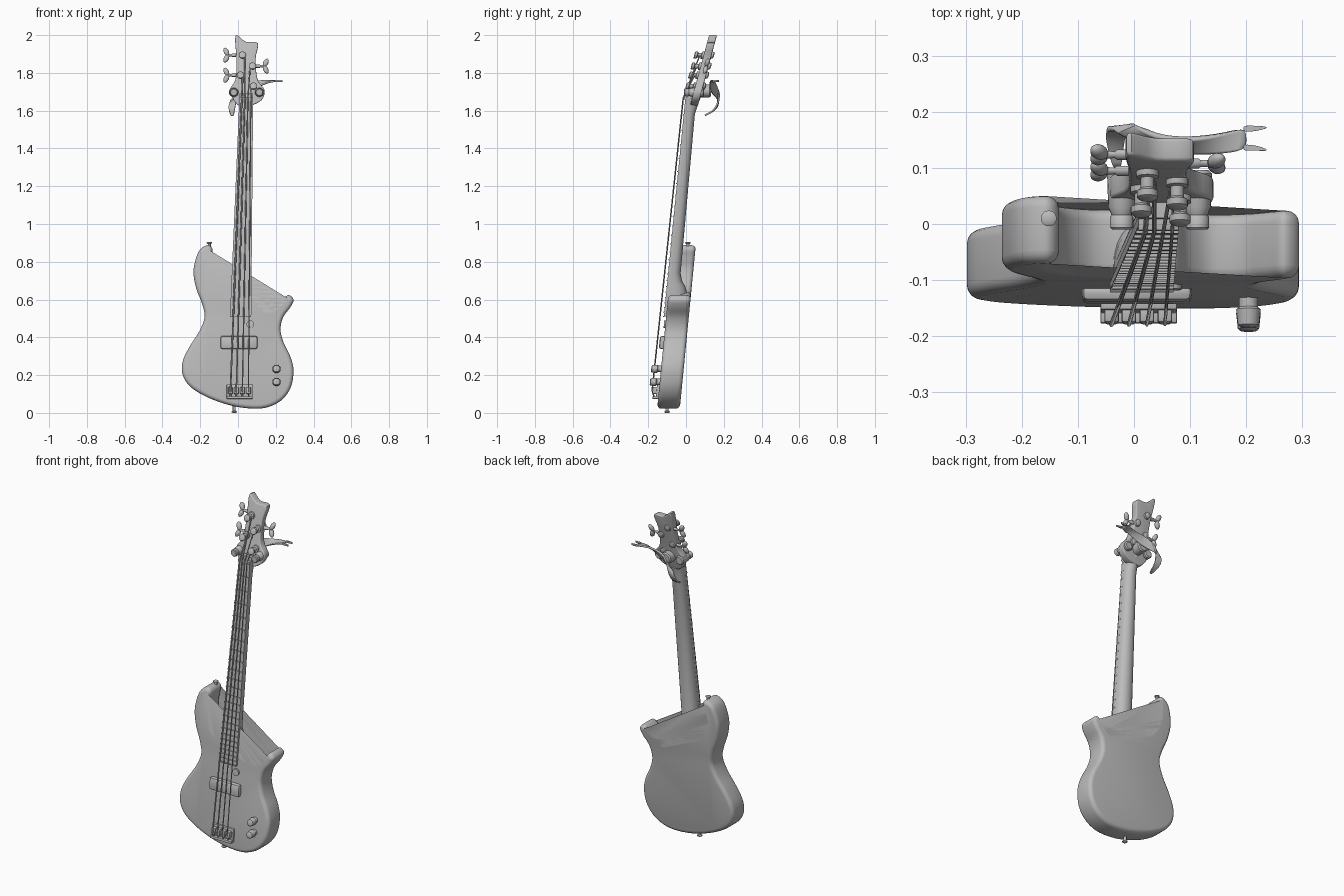
import bpy, bmesh, math
from mathutils import Matrix, Vector
from mathutils.geometry import interpolate_bezier

cube = bpy.data.objects.get("Cube")
if cube:
    bpy.data.objects.remove(cube)

grey = bpy.data.materials.new("plain_grey")
grey.use_nodes = True
grey.diffuse_color = (0.5, 0.5, 0.5, 1)
grey.node_tree.nodes["Principled BSDF"].inputs["Base Color"].default_value = (0.5, 0.5, 0.5, 1)

# Depth plane of each half: y = base + slope * z
BODY = (-0.155, 0.098)
HEAD = (-0.418, 0.27)
FLAT = (0, 0)
made = []


def on(plane, x, depth, z):
    return Vector((x, depth + plane[0] + plane[1] * z, z))


def finish(name, bm, plane=BODY):
    for v in bm.verts:
        v.co = on(plane, *v.co)
    bmesh.ops.recalc_face_normals(bm, faces=bm.faces)
    mesh = bpy.data.meshes.new(name)
    bm.to_mesh(mesh)
    bm.free()
    mesh.materials.append(grey)
    obj = bpy.data.objects.new(name, mesh)
    bpy.context.collection.objects.link(obj)
    made.append(obj)
    return obj


def smooth_path(pts, steps=5):
    pts = [Vector((x, 0, z)) for x, z in pts]
    n, out = len(pts), []
    for i in range(n):
        a, b, c, d = (pts[(i + k) % n] for k in (-1, 0, 1, 2))
        out += interpolate_bezier(b, b + (c - a) / 6, c - (d - b) / 6, c, steps + 1)[:-1]
    return out


def slab(name, pts, front, back, rounding, plane, steps=5):
    bm = bmesh.new()
    face = bm.faces.new([bm.verts.new(p + Vector((0, front, 0))) for p in smooth_path(pts, steps)])
    ext = bmesh.ops.extrude_face_region(bm, geom=[face], use_keep_orig=True)
    bmesh.ops.translate(bm, vec=(0, back - front, 0),
                        verts=[g for g in ext["geom"] if isinstance(g, bmesh.types.BMVert)])
    rims = [e for e in bm.edges if abs(e.verts[0].co.y - e.verts[1].co.y) < 1e-5]
    bmesh.ops.bevel(bm, geom=rims, offset=rounding, segments=4, profile=0.5,
                    affect='EDGES', clamp_overlap=False)
    return finish(name, bm, plane)


def box(name, x, depth, z, rounding=0.004, plane=BODY):
    bm = bmesh.new()
    bmesh.ops.create_cube(bm, size=1)
    for v in bm.verts:
        v.co = [(r[0] + r[1]) / 2 + c * (r[1] - r[0]) for c, r in zip(v.co, (x, depth, z))]
    if rounding:
        bmesh.ops.bevel(bm, geom=bm.edges[:], offset=rounding, segments=2, profile=0.5, affect='EDGES')
    return finish(name, bm, plane)


def turned(name, profile, place, axis='Y', plane=BODY, sides=20):
    """Lathe a (distance, radius) profile along an axis from place."""
    bm = bmesh.new()
    rings = []
    for t, r in profile:
        ring = []
        for i in range(sides):
            a = math.tau * i / sides
            c, s = r * math.cos(a), r * math.sin(a)
            ring.append(bm.verts.new({'X': (t, c, s), 'Y': (c, t, s), 'Z': (c, s, t)}[axis]))
        rings.append(ring)
    skin(bm, rings)
    bmesh.ops.translate(bm, vec=place, verts=bm.verts)
    return finish(name, bm, plane)


def skin(bm, rings):
    n = len(rings[0])
    for a, b in zip(rings, rings[1:]):
        for i in range(n):
            bm.faces.new((a[i], a[(i + 1) % n], b[(i + 1) % n], b[i]))
    bm.faces.new(rings[0])
    bm.faces.new(rings[-1])


# Body with two horns
outline = [(-.16, .888), (-.205, .86), (-.23, .79), (-.235, .73), (-.22, .655), (-.19, .577),
           (-.177, .508), (-.204, .434), (-.257, .35), (-.292, .275), (-.294, .206), (-.257, .143),
           (-.177, .09), (-.07, .048), (.035, .026), (.14, .026), (.225, .063), (.278, .132),
           (.294, .222), (.278, .296), (.24, .376), (.225, .444), (.24, .508), (.278, .56),
           (.294, .6), (.267, .624), (.235, .598), (.193, .561), (.14, .55), (.098, .577),
           (.07, .62), (.015, .64), (-.045, .635), (-.087, .65), (-.124, .693), (-.145, .762),
           (-.14, .825), (-.135, .868)]
slab("body", outline, 0, 0.12, 0.022, BODY)


# Neck edges at a height
def neck_edges(z):
    t = (z - 0.5) / 1.16
    return -0.043 + 0.05 * t, 0.07 + 0.01 * t


# Neck, a D-shaped loft that swells into the heel
bm = bmesh.new()
rings = []
for z, back in ((.5, .1), (.63, .1), (.67, .085), (.7, .065), (.74, .054), (1.2, .05),
                (1.58, .047), (1.64, .06), (1.69, .075)):
    l, r = neck_edges(z)
    mid, half = (l + r) / 2, (r - l) / 2
    rings.append([bm.verts.new((mid - half * math.cos(math.pi * i / 12),
                                back * math.sin(math.pi * i / 12) ** 0.75, z)) for i in range(13)])
skin(bm, rings)
finish("neck", bm)

# Fingerboard
bm = bmesh.new()
rings = []
for z in (0.51, 1.66):
    l, r = neck_edges(z)
    rings.append([bm.verts.new((x, d, z)) for x, d in ((l, -.012), (r, -.012), (r, .004), (l, .004))])
skin(bm, rings)
finish("fingerboard", bm)

# Frets at equal-tempered spacing, and the nut
NUT, SCALE = 1.665, 1.54
for n in range(1, 25):
    z = NUT - SCALE * (1 - 2 ** (-n / 12))
    l, r = neck_edges(z)
    box("fret", (l, r), (-.017, -.01), (z - .003, z + .003), 0)
box("nut", neck_edges(NUT), (-.02, .02), (NUT - .006, NUT + .006), .002)
turned("truss_rod_cover", [(-.008, .02), (.002, .02)], (.065, 0, .47))

# Headstock
head = [(-.013, 1.998), (-.008, 1.87), (-.013, 1.767), (-.042, 1.715), (-.03, 1.67), (.008, 1.625),
        (.077, 1.63), (.128, 1.66), (.14, 1.71), (.103, 1.767), (.093, 1.873), (.105, 1.957),
        (.04, 1.965)]
slab("headstock", head, 0, .042, .007, HEAD, 4)

# Tuners: posts, back housings and winged keys
posts = [(.013, 1.788), (.024, 1.894), (.077, 1.836), (.082, 1.73)]
for x, z in posts:
    turned("tuner_post", [(-.05, .014), (-.046, .019), (-.035, .019), (-.03, .012),
                          (-.012, .012), (-.01, .02), (.002, .02)], (x, 0, z), plane=HEAD)
    turned("tuner_housing", [(.038, .019), (.052, .017), (.056, .008)], (x, 0, z), plane=HEAD)
for (x, z), side in zip(posts[:3], (-1, -1, 1)):
    edge = -.01 if side < 0 else .095
    turned("key_shaft", [(0, .009), (side * .02, .009), (side * .024, .006), (side * .048, .007)],
           (edge, .03, z), 'X', HEAD, 12)
    for up in (-1, 1):
        bm = bmesh.new()
        bmesh.ops.create_uvsphere(bm, u_segments=14, v_segments=8, radius=1)
        bmesh.ops.transform(bm, verts=bm.verts, matrix=Matrix.Translation((edge + side * .052, .03, z + up * .018))
                            @ Matrix.Rotation(side * up * .45, 4, 'Y')
                            @ Matrix.Diagonal((.014, .013, .023, 1)))
        finish("key_wing", bm, HEAD)

# Hanger: two barrels, rear pivot and a curved forked band
for x in (-.022, .113):
    turned("hanger_barrel", [(-.01, .017), (-.006, .021), (.012, .021), (.016, .018),
                             (.03, .024), (.09, .026), (.096, .02)], (x, 0, 1.697), plane=FLAT)
turned("hanger_pivot", [(.06, .034), (.125, .034), (.132, .028)], (.045, 0, 1.705), plane=FLAT)


def band(name, stations):
    bm = bmesh.new()
    rows = [[bm.verts.new(Vector(p) + s * Vector(w)) for s in (-1, 0, 1)] for p, w in stations]
    for a, b in zip(rows, rows[1:]):
        for i in (0, 1):
            bm.faces.new((a[i], a[i + 1], b[i + 1], b[i]))
    obj = finish(name, bm, FLAT)
    for kind in ('SUBSURF', 'SOLIDIFY'):
        mod = obj.modifiers.new(kind.lower(), kind)
        if kind == 'SUBSURF':
            mod.levels = mod.render_levels = 2
        else:
            mod.thickness, mod.offset = .009, 0


band("hanger_band", [((.2, .152, 1.757), (0, .022, 0)), ((.15, .142, 1.755), (0, .016, .005)),
                     ((.09, .138, 1.735), (0, .012, .02)), ((.03, .148, 1.715), (.005, .008, .028)),
                     ((-.015, .172, 1.685), (.02, .006, .02)), ((-.03, .174, 1.64), (.02, 0, .008)),
                     ((-.034, .15, 1.6), (.016, 0, 0)), ((-.03, .1, 1.575), (.008, 0, 0))])
for y, tip in ((.17, .172), (.136, .132)):
    band("hanger_prong", [((.195, y, 1.757), (0, .006, 0)), ((.215, y, 1.757), (0, .005, 0)),
                          ((.236, tip, 1.757), (0, .002, 0))])

# Pickup, bridge and saddles
box("pickup", (-.093, .103), (-.022, .01), (.338, .408), .012)
box("bridge_plate", (-.06, .077), (-.012, .01), (.074, .15), .003)
box("bridge_lip", (-.06, .077), (-.03, 0), (.074, .088), .003)
bridge_x = [-.04, -.009, .023, .055]
for x in bridge_x:
    box("saddle", (x - .013, x + .013), (-.034, 0), (.1, .138), .005)

# Strings from bridge over nut to posts
for i, x in enumerate(bridge_x):
    px, pz = posts[i]
    curve = bpy.data.curves.new("string", 'CURVE')
    curve.dimensions = '3D'
    curve.bevel_depth = .0045 - .0005 * i
    curve.bevel_resolution = 1
    path = [on(BODY, x, -.02, .078), on(BODY, x, -.036, .12), on(BODY, .02 + .016 * i, -.023, NUT),
            on(HEAD, px + .012 * (1 if i < 2 else -1), -.02, pz)]
    spline = curve.splines.new('POLY')
    spline.points.add(len(path) - 1)
    for point, co in zip(spline.points, path):
        point.co = (*co, 1)
    curve.materials.append(grey)
    bpy.context.collection.objects.link(bpy.data.objects.new("string", curve))

# Control knobs and strap buttons
for z in (.164, .233):
    turned("control_knob", [(-.052, .014), (-.048, .019), (-.02, .022), (-.016, .017), (.002, .017)],
           (.204, 0, z))
button = [(-.02, .008), (.008, .008), (.012, .014), (.017, .014), (.02, .009)]
turned("upper_strap_button", button, (-.152, .01, .886), 'Z', FLAT)
turned("lower_strap_button", [(-t, r) for t, r in button], (-.02, -.1, .02), 'Z', FLAT)

# Smooth shading with crisp edges
bpy.ops.object.select_all(action='DESELECT')
for obj in made:
    obj.select_set(True)
bpy.context.view_layer.objects.active = made[0]
bpy.ops.object.shade_smooth_by_angle(angle=math.radians(40))
